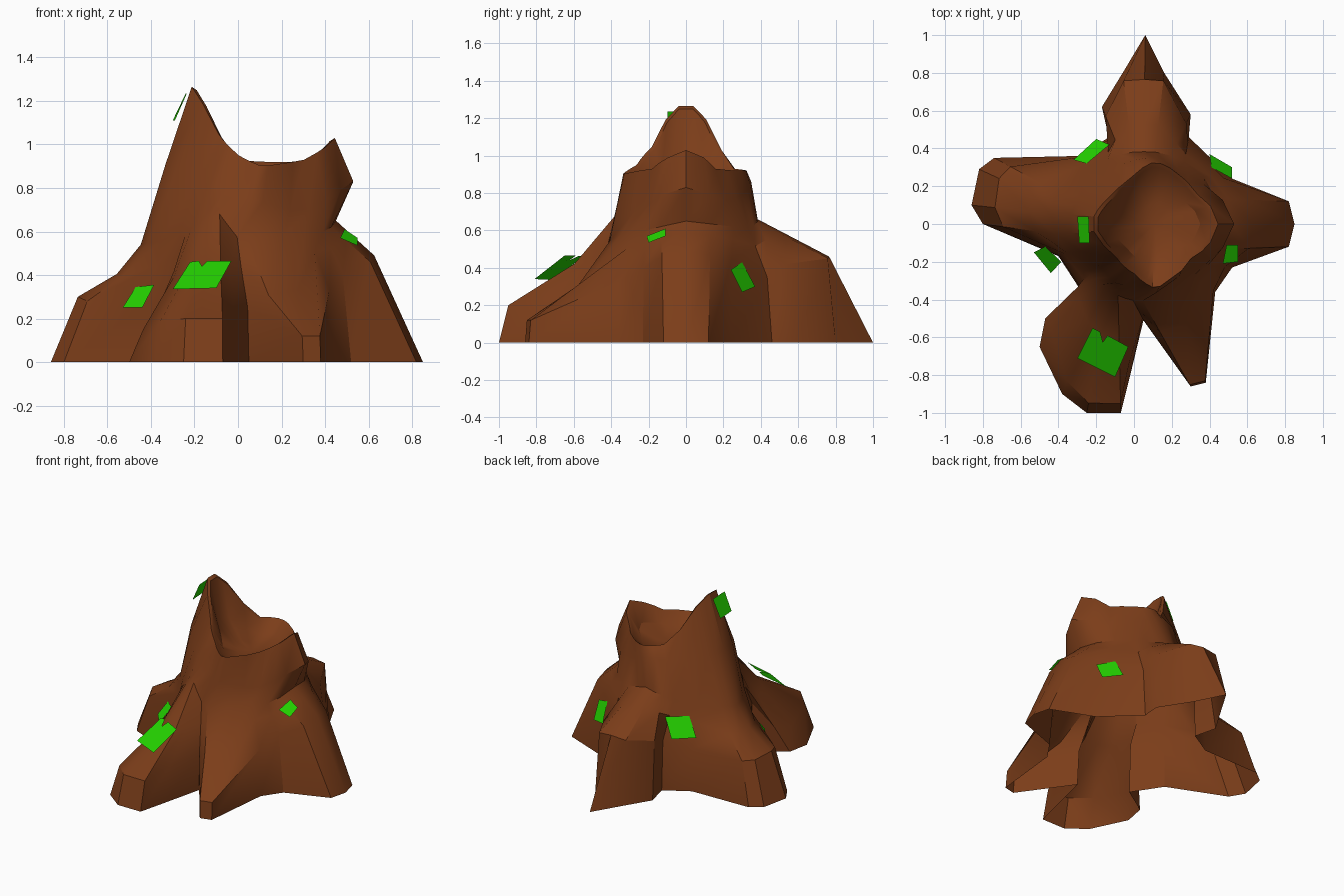
import bpy, bmesh, math
from mathutils import Vector


def material(name, rgb):
    m = bpy.data.materials.new(name)
    m.diffuse_color = (*rgb, 1)
    return m


BARK = material("brown bark", (0.2, 0.047, 0.01))
MOSS = material("green moss", (0.018, 0.66, 0.0))


def add_object(name, bm, mat):
    me = bpy.data.meshes.new(name)
    bm.to_mesh(me)
    bm.free()
    me.materials.append(mat)
    ob = bpy.data.objects.new(name, me)
    bpy.context.collection.objects.link(ob)
    return ob


def around(table, ang):
    """Interpolate (radius, z) from a table of (angle, radius, z)."""
    for a, b in zip(table, table[1:]):
        if a[0] <= ang <= b[0]:
            t = (ang - a[0]) / (b[0] - a[0])
            return a[1] + (b[1] - a[1]) * t, a[2] + (b[2] - a[2]) * t


def ring_point(cx, table, ang, scale=1.0, dz=0.0):
    r, z = around(table, ang)
    a = math.radians(ang)
    return Vector((cx + r * scale * math.cos(a), r * scale * math.sin(a), z + dz))


# Trunk cross-sections: angle, radius, height
NECK = [(0, .44, .65), (35, .44, .62), (60, .41, .62), (84, .385, .66), (115, .37, .6),
        (150, .43, .56), (173, .46, .54), (200, .4, .55), (230, .36, .62), (256, .39, .68),
        (272, .41, .54), (300, .4, .58), (317, .41, .62), (330, .44, .6), (360, .44, .65)]
BULGE = [(0, .45, .83), (18, .41, .79), (35, .36, .76), (60, .33, .78), (90, .35, .86),
         (135, .34, .85), (180, .43, .92), (225, .34, .85), (240, .36, .82), (255, .34, .78),
         (272, .375, .74), (300, .32, .7), (317, .34, .7), (342, .41, .79), (360, .45, .83)]
RIM = [(0, .335, 1.03), (18, .31, .99), (35, .275, .93), (60, .285, .92), (90, .33, .92),
       (114, .28, .93), (140, .27, 1.05), (158, .295, 1.19), (173, .325, 1.265),
       (187, .325, 1.265), (202, .295, 1.19), (222, .27, 1.05), (248, .285, .95),
       (270, .34, .9), (300, .285, .92), (317, .265, .93), (342, .31, .99), (360, .335, 1.03)]

# Root columns: ground x, y, knee position toward trunk, knee height, trunk angle
right_root = [(.52, -.23, .3, .4, 330), (.82, -.12, .54, .46, 342), (.85, 0, .56, .49, 0),
              (.82, .12, .54, .47, 18), (.52, .24, .3, .44, 35)]
back_root = [(.29, .46, .2, .35, 52), (.30, .58, .22, .42, 63), (.16, .8, .1, .45, 75),
             (.06, 1, .38, .46, 84), (-.06, .8, .1, .45, 93), (-.17, .62, .2, .4, 102),
             (-.13, .46, .1, .35, 114)]
left_root = [(-.3, .36, .1, .3, 136), (-.74, .35, .25, .29, 158), (-.82, .29, .27, .29, 166),
             (-.86, .1, .3, .3, 173), (-.8, 0, .28, .28, 187), (-.4, -.17, .1, .28, 202),
             (-.27, -.37, .1, .35, 222)]
front_left_root = [(-.47, -.5, .3, .18, 228), (-.5, -.65, .22, .15, 233),
                   (-.38, -.9, .12, .19, 240), (-.25, -1, .08, .2, 248),
                   (-.07, -1, .08, .2, 256), (-.02, -.8, .17, .24, 262),
                   (.05, -.51, .1, .25, 268)]
front_right_root = [(.3, -.86, .02, .12, 275), (.38, -.84, .02, .12, 300),
                    (.43, -.36, .08, .33, 317)]
columns = right_root[2:] + back_root + left_root + front_left_root + front_right_root \
    + right_root[:2]

# Hollow stump: loft from the ground, over the rim and down into the bowl
bm = bmesh.new()
rings = []
for x, y, f, kz, ang in columns:
    base = Vector((x, y, 0))
    neck = ring_point(.01, NECK, ang)
    knee = base.lerp(neck, f)
    knee.z = kz
    mid = knee.lerp(neck, .62)
    if 150 < ang < 305:                       # these roots sag in the middle
        mid.z -= .15 * min((knee - neck).xy.length, .5)
    rim = ring_point(.11, RIM, ang)
    bowl = ring_point(.11, RIM, ang, .72)
    bowl.z = .84 + (rim.z - .9) * .4
    low = ring_point(.11, RIM, ang, .35)
    low.z = .82 + (rim.z - .9) * .1
    pts = [base, knee, mid, neck, ring_point(.08, BULGE, ang), rim,
           ring_point(.11, RIM, ang, .93, -.015), bowl, low]
    rings.append([bm.verts.new(p) for p in pts])
floor = bm.verts.new((.11, 0, .81))
for a, b in zip(rings, rings[1:] + rings[:1]):
    for i in range(len(a) - 1):
        bm.faces.new((a[i], b[i], b[i + 1], a[i + 1]))
    bm.faces.new((a[-1], b[-1], floor))
stump = add_object("hollow_stump", bm, BARK)
bpy.context.view_layer.objects.active = stump
stump.select_set(True)
bpy.ops.object.shade_smooth_by_angle(angle=math.radians(32))

# Moss patches: small flat plates lying on the bark, one with a notch
patches = {
    "moss_front_root": [(-.3, -.71, .335), (-.1, -.81, .34), (-.03, -.65, .465),
                        (-.14, -.59, .465), (-.165, -.625, .44), (-.18, -.57, .465),
                        (-.22, -.55, .46)],
    "moss_left_root": [(-.53, -.15, .25), (-.44, -.26, .25), (-.385, -.2, .355),
                       (-.47, -.12, .345)],
    "moss_peak": [(-.3, .04, 1.11), (-.29, -.1, 1.11), (-.235, -.1, 1.235), (-.24, .04, 1.235)],
    "moss_right_root": [(.47, -.21, .57), (.55, -.2, .535), (.55, -.11, .57), (.49, -.11, .61)],
    "moss_back_right": [(.52, .24, .39), (.52, .3, .27), (.4, .37, .3), (.41, .3, .43)],
    "moss_back_left": [(-.13, .42, .51), (-.2, .45, .38), (-.32, .34, .38), (-.25, .32, .51)],
}
for name, pts in patches.items():
    bm = bmesh.new()
    bm.faces.new([bm.verts.new(p) for p in pts])
    bm.normal_update()
    add_object(name, bm, MOSS)
